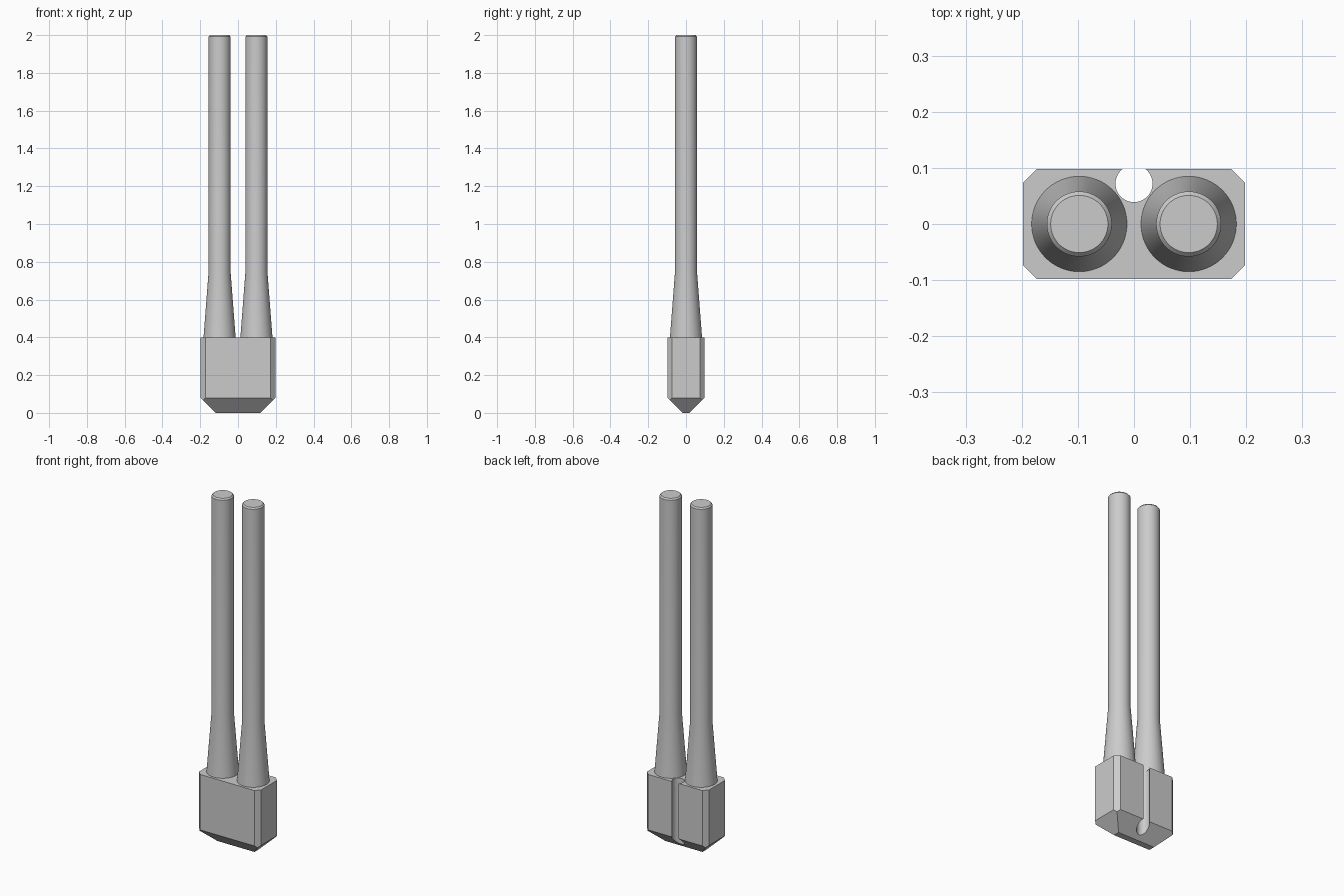
import bpy, bmesh
from math import radians
from mathutils import Vector

if "Cube" in bpy.data.objects:
    bpy.data.objects.remove(bpy.data.objects["Cube"], do_unlink=True)

grey = bpy.data.materials.new("light_grey")
grey.use_nodes = True
grey.diffuse_color = (0.6, 0.6, 0.6, 1)
grey.node_tree.nodes["Principled BSDF"].inputs["Base Color"].default_value = (0.6, 0.6, 0.6, 1)

HALF_X, HALF_Y, TOP, SLOPE, CORNER = 0.198, 0.098, 0.4, 0.08, 0.025


def make_object(name, bm):
    bmesh.ops.recalc_face_normals(bm, faces=bm.faces)
    mesh = bpy.data.meshes.new(name)
    bm.to_mesh(mesh)
    bm.free()
    mesh.materials.append(grey)
    obj = bpy.data.objects.new(name, mesh)
    bpy.context.collection.objects.link(obj)
    return obj


def smooth(obj):
    bpy.ops.object.select_all(action="DESELECT")
    obj.select_set(True)
    bpy.context.view_layer.objects.active = obj
    bpy.ops.object.shade_smooth_by_angle(angle=radians(30))


def lathe(name, profile, x, y, sides=64):
    """Stack of rings (radius, height), capped at both ends."""
    bm = bmesh.new()
    rings = []
    for radius, z in profile:
        ring = bmesh.ops.create_circle(bm, segments=sides, radius=radius)["verts"]
        bmesh.ops.translate(bm, verts=ring, vec=(x, y, z))
        rings.append(ring)
    for low, high in zip(rings, rings[1:]):
        for i in range(sides):
            j = (i + 1) % sides
            bm.faces.new((low[i], low[j], high[j], high[i]))
    bm.faces.new(rings[0])
    bm.faces.new(rings[-1])
    return make_object(name, bm)


# Connector block: box with a wedge-shaped underside
bm = bmesh.new()
rings = []
for inset, z in ((SLOPE, 0), (0, SLOPE), (0, TOP)):
    x, y = HALF_X - inset, HALF_Y - inset
    rings.append([bm.verts.new((sx * x, sy * y, z))
                  for sx, sy in ((-1, -1), (1, -1), (1, 1), (-1, 1))])
for low, high in zip(rings, rings[1:]):
    for i in range(4):
        j = (i + 1) % 4
        bm.faces.new((low[i], low[j], high[j], high[i]))
bm.faces.new(rings[0])
bm.faces.new(rings[-1])

# Slice the four upright corners
for sx in (-1, 1):
    for sy in (-1, 1):
        cut = bmesh.ops.bisect_plane(
            bm, geom=bm.verts[:] + bm.edges[:] + bm.faces[:], dist=1e-5,
            plane_co=Vector((sx * (HALF_X - CORNER), sy * HALF_Y, 0)),
            plane_no=Vector((sx, sy, 0)), clear_outer=True)
        edges = [e for e in cut["geom_cut"] if isinstance(e, bmesh.types.BMEdge)]
        bmesh.ops.holes_fill(bm, edges=edges, sides=0)
block = make_object("connector_block", bm)

# Round groove down the back of the block
cutter = lathe("groove_cutter", [(0.033, -0.1), (0.033, 0.5)], 0, 0.072)
cutter.hide_render = True
groove = block.modifiers.new("groove", "BOOLEAN")
groove.operation = "DIFFERENCE"
groove.solver = "EXACT"
groove.object = cutter
bpy.context.view_layer.update()
cut_mesh = bpy.data.meshes.new_from_object(
    block.evaluated_get(bpy.context.evaluated_depsgraph_get()))
block.modifiers.clear()
block.data = cut_mesh
bpy.data.objects.remove(cutter, do_unlink=True)
smooth(block)

# Two prongs: flared foot, straight shaft, chamfered tip
prong_profile = [(0.085, TOP), (0.058, 0.75), (0.058, 1.992), (0.051, 2)]
for side, sign in (("left", 1), ("right", -1)):
    smooth(lathe(side + "_prong", prong_profile, sign * 0.0975, 0))
